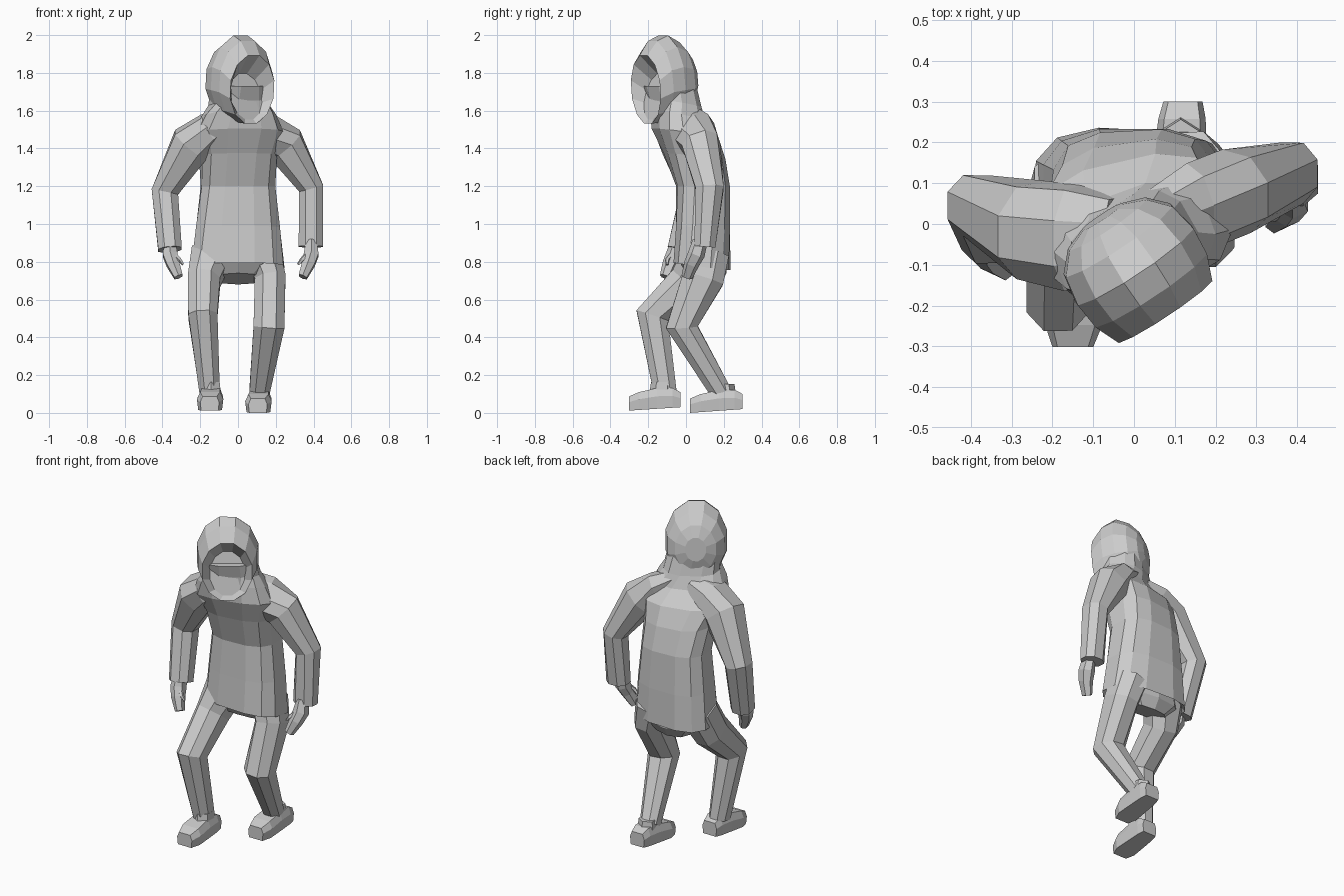
import bpy, bmesh, math
from mathutils import Vector, Matrix

cube = bpy.data.objects.get("Cube")
if cube:
    bpy.data.objects.remove(cube)

grey = bpy.data.materials.new("plain grey")
grey.use_nodes = True
COLOR = (0.6, 0.6, 0.6, 1)
grey.diffuse_color = COLOR
grey.node_tree.nodes["Principled BSDF"].inputs["Base Color"].default_value = COLOR


def skin(name, rings):
    """Bridge equal-sized rings of points and cap both ends."""
    bm = bmesh.new()
    loops = [[bm.verts.new(p) for p in ring] for ring in rings]
    n = len(loops[0])
    for a, b in zip(loops, loops[1:]):
        for i in range(n):
            j = (i + 1) % n
            bm.faces.new((a[i], a[j], b[j], b[i]))
    bm.faces.new(loops[0][::-1])
    bm.faces.new(loops[-1])
    bmesh.ops.recalc_face_normals(bm, faces=bm.faces)
    mesh = bpy.data.meshes.new(name)
    bm.to_mesh(mesh)
    bm.free()
    mesh.materials.append(grey)
    obj = bpy.data.objects.new(name, mesh)
    bpy.context.collection.objects.link(obj)


def ellipse(center, u, v, sides, power=1.0):
    """Ring spanned by half-axes u and v; a power below 1 squares it off."""
    pts = []
    for i in range(sides):
        a = 2 * math.pi * (i + 0.5) / sides
        c, s = math.cos(a), math.sin(a)
        c, s = [math.copysign(abs(k) ** power, k) for k in (c, s)]
        pts.append(Vector(center) + u * c + v * s)
    return pts


def limb(name, stations, sides=8):
    """Tube through stations of (centre, side radius, depth radius)."""
    pts = [Vector(s[0]) for s in stations]
    rings = []
    for i, (_, ra, rb) in enumerate(stations):
        dirs = []
        if i > 0:
            dirs.append((pts[i] - pts[i - 1]).normalized())
        if i < len(pts) - 1:
            dirs.append((pts[i + 1] - pts[i]).normalized())
        t = sum(dirs, Vector()).normalized()
        v = t.cross(Vector((1, 0, 0))).normalized()
        u = v.cross(t).normalized()
        rings.append(ellipse(pts[i], u * ra, v * rb, sides, 0.9))
    skin(name, rings)


# Jacket body, hem to collar: height, depth centre, half width, half depth, twist, rise to back
body = [(0.82, 0.085, 0.20, 0.11, -3, -0.02),
        (0.775, 0.085, 0.25, 0.15, -3, -0.02),
        (0.98, 0.09, 0.228, 0.146, 0, -0.01),
        (1.2, 0.09, 0.2, 0.142, 3, 0),
        (1.36, 0.045, 0.205, 0.158, 8, -0.015),
        (1.48, -0.005, 0.24, 0.165, 13, -0.025),
        (1.57, -0.045, 0.2, 0.13, 20, -0.03),
        (1.635, -0.06, 0.16, 0.118, 30, -0.02),
        (1.73, -0.085, 0.15, 0.115, 35, 0)]
rings = []
for z, cy, rx, ry, twist, rise in body:
    turn = Matrix.Rotation(math.radians(twist), 3, "Z")
    rings.append(ellipse((0, cy, z), turn @ Vector((rx, 0, 0)),
                         turn @ Vector((0, ry, rise)), 12, 0.72))
skin("jacket_body", rings)

# Hood turned to the left, from its back to the rim, then folded in to a sunken face
fwd, side, up = Vector((0.55, -0.83, 0)), Vector((0.83, 0.55, 0)), Vector((0, 0, 1))
hood = [(-0.058, 1.775, 0.06, 0.07, 0.1), (-0.036, 1.77, 0.118, 0.14, 0.1),
        (0.012, 1.768, 0.163, 0.2, 0.1), (0.085, 1.77, 0.177, 0.236, 0.1),
        (0.155, 1.755, 0.17, 0.222, 0.1), (0.22, 1.712, 0.143, 0.187, 0.08),
        (0.16, 1.675, 0.1, 0.125, -0.25)]
skin("hood_with_face", [ellipse(fwd * f - side * 0.055 + up * cz, side * rs,
                                (up + fwd * lean) * rz, 12)
                        for f, cz, rs, rz, lean in hood])

# Sleeves
limb("left_sleeve", [((0.05, 0.0, 1.54), 0.06, 0.10), ((0.15, 0.04, 1.495), 0.085, 0.12),
                     ((0.25, 0.08, 1.42), 0.11, 0.105), ((0.387, 0.125, 1.19), 0.07, 0.08),
                     ((0.386, 0.10, 0.88), 0.07, 0.06)])
limb("right_sleeve", [((-0.05, -0.04, 1.55), 0.06, 0.11), ((-0.15, -0.035, 1.5), 0.09, 0.135),
                      ((-0.25, -0.015, 1.42), 0.115, 0.125), ((-0.387, 0.045, 1.17), 0.077, 0.08),
                      ((-0.36, -0.035, 0.865), 0.067, 0.068)])

# Hands with thumbs
for name, s, y, dx in (("left", 1, 0.075, 0.388), ("right", -1, -0.04, 0.36)):
    limb(name + "_hand", [((s * dx, y, 0.91), 0.032, 0.04), ((s * dx, y - 0.02, 0.84), 0.044, 0.045),
                          ((s * (dx - 0.015), y - 0.045, 0.79), 0.038, 0.04),
                          ((s * (dx - 0.045), y - 0.07, 0.72), 0.026, 0.03)], 6)
    limb(name + "_thumb", [((s * (dx - 0.01), y - 0.03, 0.85), 0.015, 0.015),
                           ((s * (dx - 0.05), y - 0.06, 0.81), 0.012, 0.012),
                           ((s * (dx - 0.07), y - 0.06, 0.785), 0.007, 0.007)], 5)

# Trousers
skin("trouser_seat", [ellipse((0, 0.09, z), Vector((rx, 0, 0)), Vector((0, ry, -0.03)), 10, 0.9)
                      for z, rx, ry in ((0.86, 0.2, 0.12), (0.77, 0.21, 0.125), (0.71, 0.13, 0.09))])
limb("left_trouser_leg", [((0.13, 0.115, 0.84), 0.10, 0.12), ((0.17, 0.09, 0.71), 0.088, 0.118),
                          ((0.164, -0.022, 0.455), 0.088, 0.09), ((0.113, 0.185, 0.11), 0.057, 0.06)])
limb("right_trouser_leg", [((-0.14, 0.085, 0.84), 0.115, 0.115), ((-0.18, 0.015, 0.70), 0.092, 0.11),
                           ((-0.186, -0.178, 0.515), 0.083, 0.095), ((-0.15, -0.11, 0.11), 0.058, 0.065)])

# Shoes: length fraction from heel, half width, top height
shoe = [(0, 0.048, 0.08), (0.15, 0.058, 0.105), (0.45, 0.064, 0.11),
        (0.8, 0.07, 0.095), (1, 0.05, 0.075)]
for name, heel, toe in (("left_shoe", (0.12, 0.3, 0.02), (0.105, 0.02, 0)),
                        ("right_shoe", (-0.138, -0.03, 0.03), (-0.15, -0.302, 0.012))):
    heel, toe = Vector(heel), Vector(toe)
    rings = []
    for t, w, top in shoe:
        c = heel.lerp(toe, t)
        rings.append([c + Vector(p) for p in
                      ((-w * 0.9, 0, 0), (w * 0.9, 0, 0), (w, 0, top * 0.6),
                       (w * 0.75, 0, top), (-w * 0.75, 0, top), (-w, 0, top * 0.6))])
    skin(name, rings)
    ankle = heel.lerp(toe, 0.36)
    skin(name + "_collar", [ellipse(ankle + up * z, Vector((r, 0, 0)), Vector((0, r * 1.1, 0)), 6)
                            for z, r in ((0.08, 0.06), (0.14, 0.052))])
